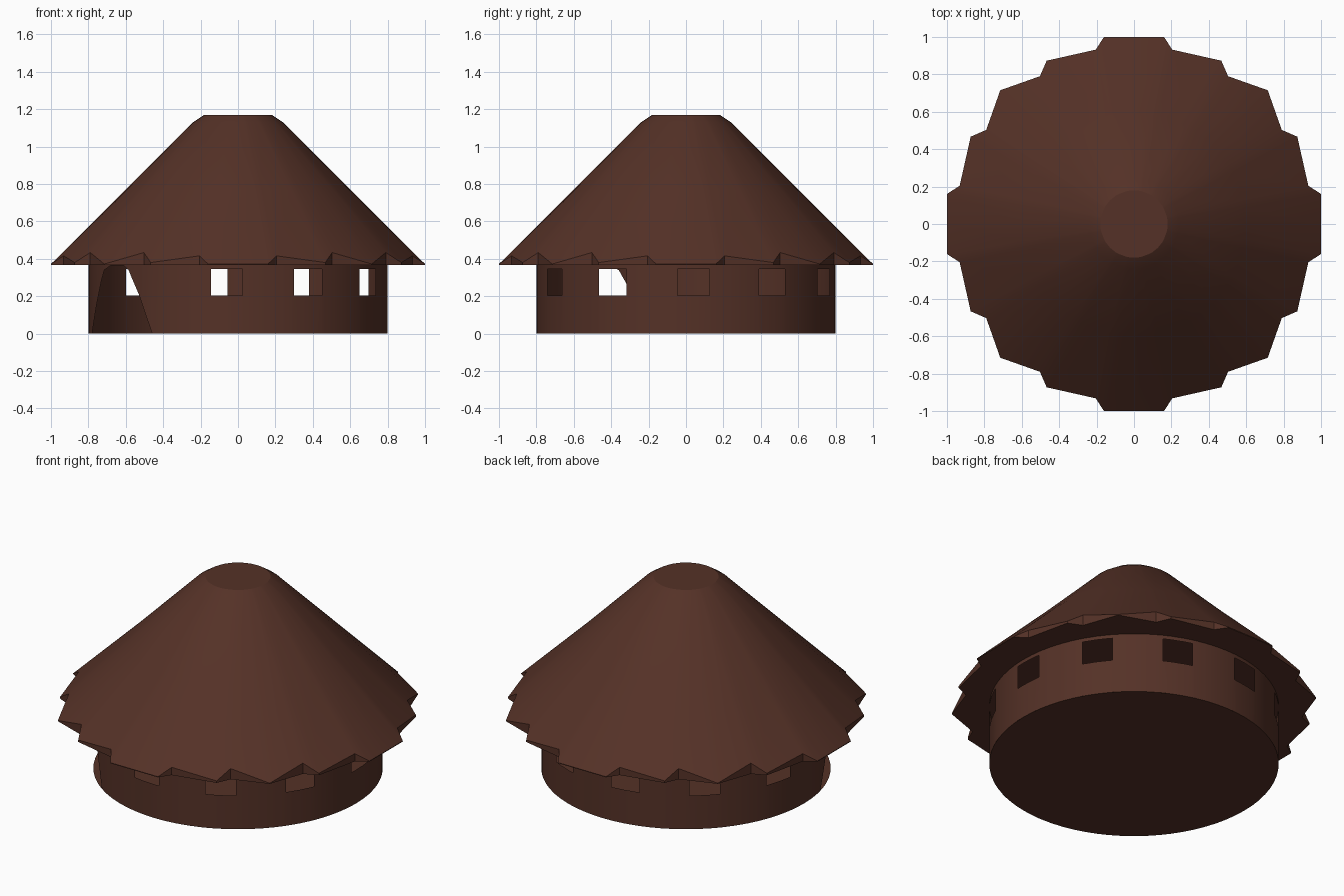
import bpy, bmesh, math

if "Cube" in bpy.data.objects:
    bpy.data.objects.remove(bpy.data.objects["Cube"])

brown = bpy.data.materials.new("dark_brown")
brown.diffuse_color = (0.09, 0.031, 0.02, 1)
brown.use_nodes = True
brown.node_tree.nodes["Principled BSDF"].inputs["Base Color"].default_value = brown.diffuse_color


def finish(name, bm, angle):
    bmesh.ops.remove_doubles(bm, verts=bm.verts, dist=0.0005)
    me = bpy.data.meshes.new(name)
    bm.to_mesh(me)
    bm.free()
    me.materials.append(brown)
    ob = bpy.data.objects.new(name, me)
    bpy.context.collection.objects.link(ob)
    bpy.ops.object.select_all(action='DESELECT')
    ob.select_set(True)
    bpy.context.view_layer.objects.active = ob
    bpy.ops.object.shade_smooth_by_angle(angle=math.radians(angle))
    return ob


# Round wall: angles in degrees, measured from the front (-y) towards +x
R, TOP = 0.8, 0.37
SILL, LINTEL = 0.205, 0.345
windows = [-4.3 + 32.4 * k for k in range(9)]
HALF = 6.1
door = [(-77, 0), (-71.8, .13), (-66.4, .27), (-63.3, .34), (-58, .365),
        (-50, .365), (-47, .34), (-41.5, .21), (-38.7, .12), (-35, 0)]


def arch(a):
    for (a0, z0), (a1, z1) in zip(door, door[1:]):
        if a0 <= a <= a1:
            return z0 + (z1 - z0) * (a - a0) / (a1 - a0)
    return 0.0


def point(a, z):
    t = math.radians(a)
    return (R * math.sin(t), -R * math.cos(t), z)


cols = {float(a) for a in range(-90, 271, 5)} | {float(a) for a, z in door}
for w in windows:
    cols |= {w - HALF, w + HALF}
cols = sorted(cols)

bm = bmesh.new()
for a, b in zip(cols, cols[1:]):
    mid = (a + b) / 2
    if any(abs(mid - w) < HALF for w in windows):
        spans = [(0, 0, SILL), (LINTEL, LINTEL, TOP)]
    else:
        spans = [(arch(a), arch(b), TOP)]
    for za, zb, zt in spans:
        bm.faces.new([bm.verts.new(p) for p in
                      (point(a, za), point(b, zb), point(b, zt), point(a, zt))])
finish("wall", bm, 30)

# Floor disc
bm = bmesh.new()
bmesh.ops.create_circle(bm, cap_ends=True, segments=72, radius=R)
bmesh.ops.reverse_faces(bm, faces=bm.faces)
finish("floor", bm, 30)

# Roof: 45 degree cone with a ragged eave, outline repeated in four quarters
quarter = [(1, 0), (1, .16), (.932, .205), (.873, .467), (.79, .503),
           (.715, .715), (.503, .79), (.467, .873), (.205, .932), (.16, 1)]
outline = []
for q in range(4):
    c, s = [(1, 0), (0, 1), (-1, 0), (0, -1)][q]
    outline += [(x * c - y * s, x * s + y * c) for x, y in quarter]


def ring(bm, radius, z):
    return [bm.verts.new((radius * x / math.hypot(x, y), radius * y / math.hypot(x, y), z))
            for x, y in outline]


bm = bmesh.new()
rings = [
    [bm.verts.new((x, y, 0.368)) for x, y in outline],
    [bm.verts.new((x, y, max(0.372, 1.37 - math.hypot(x, y)))) for x, y in outline],
    ring(bm, 0.6, 0.77),
    ring(bm, 0.24, 1.13),
    ring(bm, 0.18, 1.17),
]
n = len(outline)
for lo, hi in zip(rings, rings[1:]):
    for i in range(n):
        j = (i + 1) % n
        bm.faces.new((lo[i], lo[j], hi[j], hi[i]))
bm.faces.new(rings[-1])
bm.faces.new(rings[0][::-1])
finish("thatched_roof", bm, 20)
